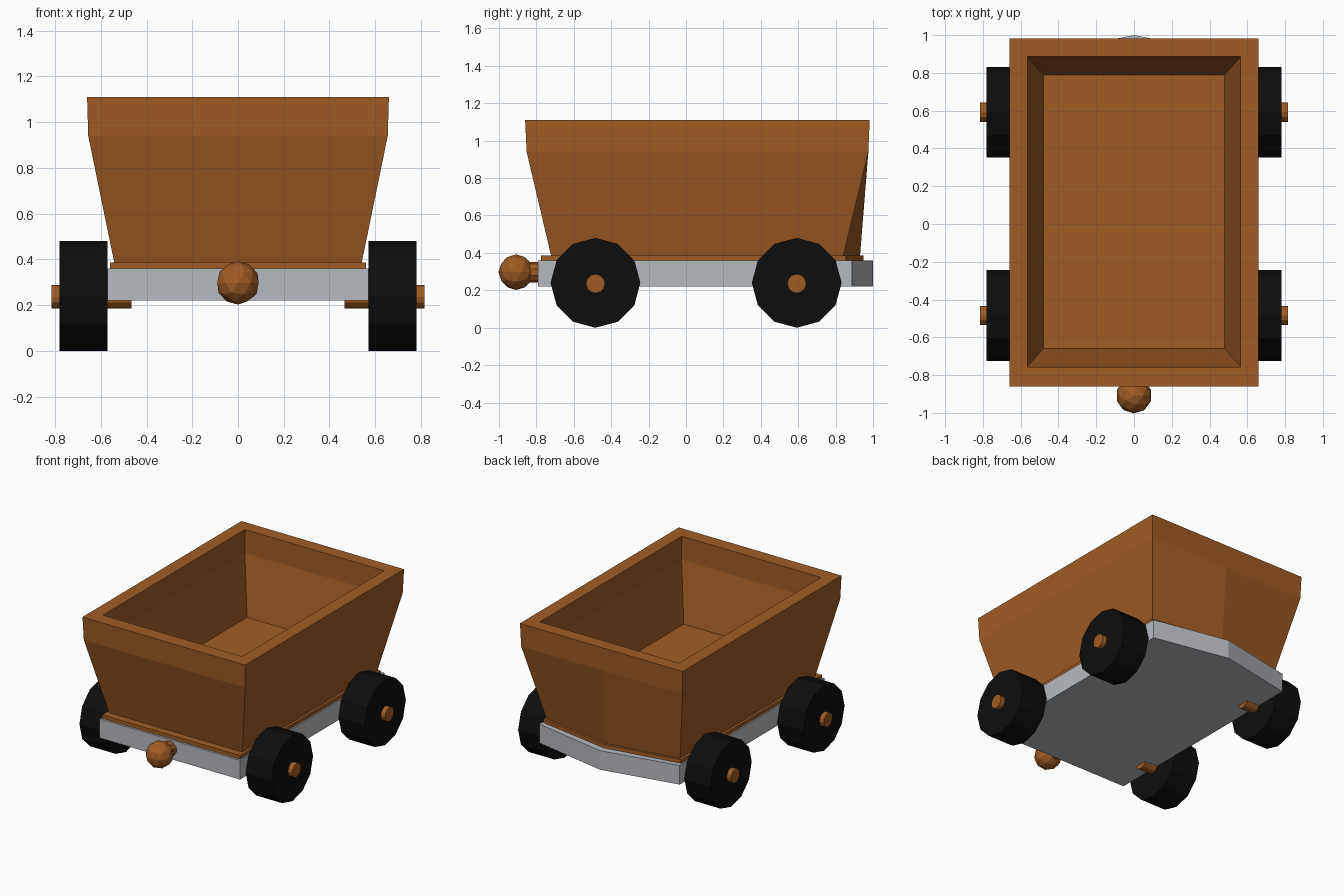
import bpy, bmesh, math
from mathutils import Matrix

if "Cube" in bpy.data.objects:
    bpy.data.objects.remove(bpy.data.objects["Cube"])


def material(name, rgb):
    m = bpy.data.materials.new(name)
    m.diffuse_color = (*rgb, 1)
    m.use_nodes = True
    m.node_tree.nodes["Principled BSDF"].inputs["Base Color"].default_value = m.diffuse_color
    return m


BROWN = material("warm brown", (0.35, 0.107, 0.018))
GREY = material("light grey", (0.47, 0.49, 0.52))
BLACK = material("tyre black", (0.004, 0.004, 0.004))


def finish(name, bm, mat):
    bmesh.ops.recalc_face_normals(bm, faces=bm.faces)
    me = bpy.data.meshes.new(name)
    bm.to_mesh(me)
    bm.free()
    me.materials.append(mat)
    ob = bpy.data.objects.new(name, me)
    bpy.context.collection.objects.link(ob)
    return ob


def loft(name, rings, mat):
    """Each ring: half width, front y, back corner y, back centre y, z."""
    bm = bmesh.new()
    loops = []
    for w, f, b, c, z in rings:
        pts = [(-w, f), (0, f), (w, f), (w, b), (0, c), (-w, b)]
        loops.append([bm.verts.new((x, y, z)) for x, y in pts])
    for lo, hi in zip(loops, loops[1:]):
        for i in range(6):
            j = (i + 1) % 6
            bm.faces.new((lo[i], lo[j], hi[j], hi[i]))
    for loop in (loops[0], loops[-1]):
        bm.faces.new(loop)
    return finish(name, bm, mat)


def cylinder(name, axis, centre, radius, length, sides, mat):
    bm = bmesh.new()
    rot = Matrix.Rotation(math.pi / 2, 4, 'Y' if axis == 'X' else 'X')
    bmesh.ops.create_cone(bm, cap_ends=True, segments=sides, radius1=radius,
                          radius2=radius, depth=length,
                          matrix=Matrix.Translation(centre) @ rot)
    return finish(name, bm, mat)


# Chassis with a pointed rear, and the sill on top of it
loft("chassis", [(0.57, -0.79, 0.887, 1.0, 0.22),
                 (0.57, -0.79, 0.887, 1.0, 0.36)], GREY)
loft("sill", [(0.56, -0.775, 0.855, 0.95, 0.355),
              (0.56, -0.775, 0.855, 0.95, 0.387)], BROWN)

# Hopper: outer wall, rim, then down the inside to the floor
loft("hopper", [(0.54, -0.72, 0.84, 0.93, 0.38),
                (0.655, -0.852, 0.975, 0.975, 0.94),
                (0.66, -0.86, 0.982, 0.982, 1.11),
                (0.565, -0.758, 0.887, 0.887, 1.11),
                (0.562, -0.752, 0.882, 0.882, 0.94),
                (0.48, -0.66, 0.79, 0.79, 0.525)], BROWN)

# Wheels and axle stubs
for side, sx in (("left", -1), ("right", 1)):
    for end, y in (("front", -0.484), ("rear", 0.592)):
        cylinder(f"{end}_{side}_wheel", 'X', (sx * 0.675, y, 0.24),
                 0.24, 0.21, 12, BLACK)
        cylinder(f"{end}_{side}_axle", 'X', (sx * 0.64, y, 0.236),
                 0.051, 0.35, 12, BROWN)

# Coupling on the front
cylinder("coupling_neck", 'Y', (0, -0.83, 0.297), 0.055, 0.14, 10, BROWN)
bm = bmesh.new()
bmesh.ops.create_icosphere(bm, subdivisions=2, radius=0.095,
                           matrix=Matrix.Translation((0, -0.908, 0.297)))
finish("coupling_ball", bm, BROWN)
